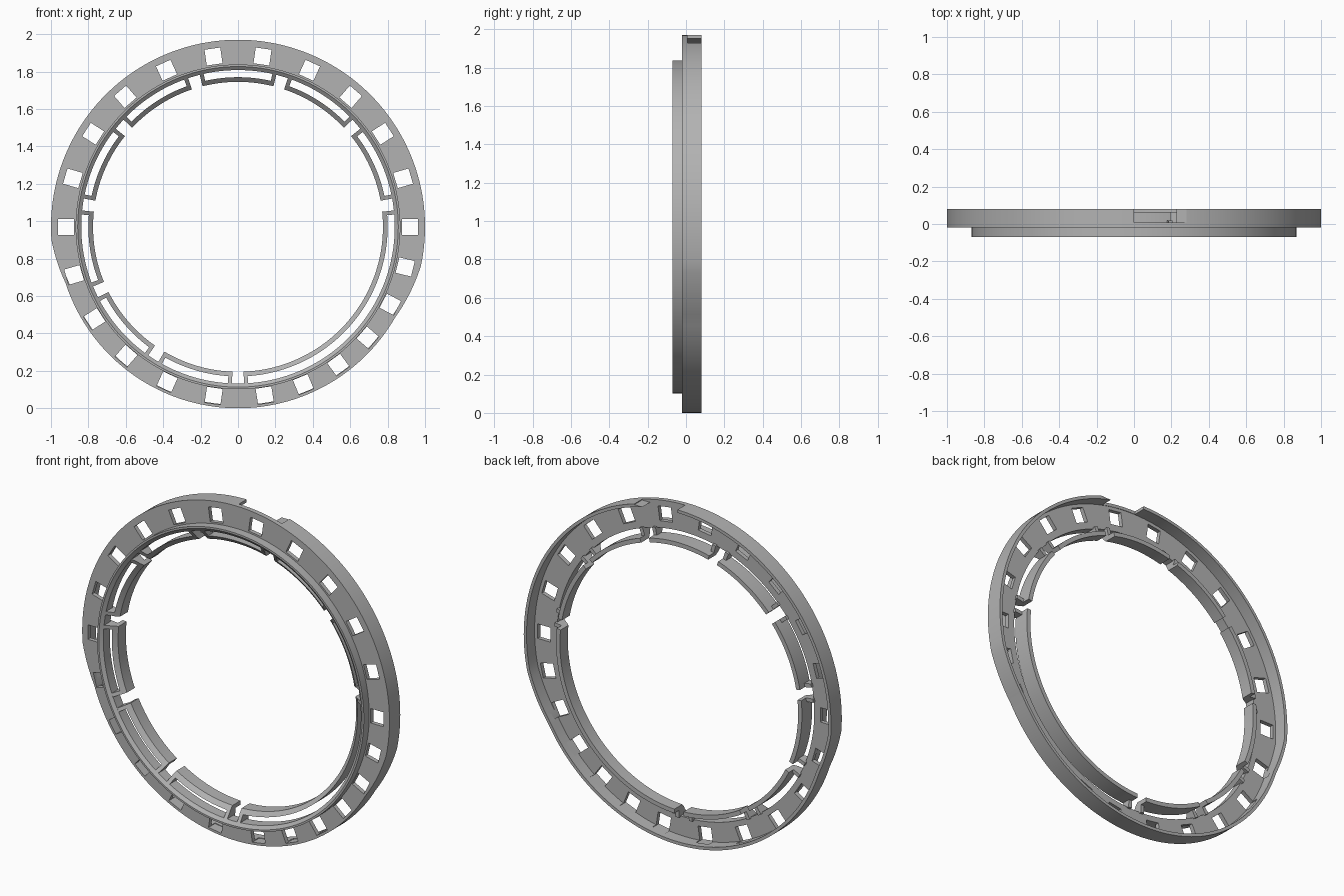
import bpy, bmesh
from math import radians, cos, sin, pi
from mathutils import Matrix, Vector

if "Cube" in bpy.data.objects:
    bpy.data.objects.remove(bpy.data.objects["Cube"], do_unlink=True)

CENTRE_Z = 0.97
PITCH = 360 / 22

grey = bpy.data.materials.new("mid_grey")
grey.use_nodes = True
grey.diffuse_color = (0.45, 0.45, 0.45, 1)
grey.node_tree.nodes["Principled BSDF"].inputs["Base Color"].default_value = (0.45, 0.45, 0.45, 1)


def rim_drop(deg):
    """Outer rim is slightly smaller along the lower part."""
    a = deg % 360
    if a <= 184 or a >= 348:
        return 0.0
    return 0.03 * min(1, (a - 184) / 14, (348 - a) / 18)


def make_object(name, bm):
    bmesh.ops.recalc_face_normals(bm, faces=bm.faces)
    mesh = bpy.data.meshes.new(name)
    bm.to_mesh(mesh)
    bm.free()
    mesh.materials.append(grey)
    obj = bpy.data.objects.new(name, mesh)
    bpy.context.collection.objects.link(obj)
    return obj


def sweep(bm, profile, start=0, end=360, step=2.0, rim=None):
    """Turn a closed (radius, y) profile about the ring axis."""
    full = end - start >= 360
    n = max(1, round((end - start) / step))
    rings = []
    for i in range(n if full else n + 1):
        deg = start + (end - start) * i / n
        a = radians(deg)
        ring = []
        for r, y in profile:
            if rim and r > rim:
                r -= rim_drop(deg)
            ring.append(bm.verts.new((r * cos(a), y, CENTRE_Z + r * sin(a))))
        rings.append(ring)
    k = len(profile)
    for i in range(n):
        p, q = rings[i], rings[(i + 1) % len(rings)]
        for j in range(k):
            bm.faces.new((p[j], p[(j + 1) % k], q[(j + 1) % k], q[j]))
    if not full:
        bm.faces.new(rings[0])
        bm.faces.new(rings[-1])


def box(bm, size, matrix):
    bmesh.ops.create_cube(bm, size=1, matrix=matrix @ Matrix.Diagonal((*size, 1)))


def smooth(obj):
    bpy.ops.object.select_all(action='DESELECT')
    obj.select_set(True)
    bpy.context.view_layer.objects.active = obj
    bpy.ops.object.shade_smooth_by_angle(angle=radians(25))


# Flange: front plate with an outer wall, open at the back
bm = bmesh.new()
sweep(bm, [(0.85, -0.02), (1, -0.02), (1, 0.08), (0.982, 0.08),
           (0.982, 0.005), (0.85, 0.005)], rim=0.9)
flange = make_object("flange", bm)

# Square windows, closer together on the lower left side, and a wall opening on top
bm = bmesh.new()
window_angles = [PITCH * i for i in range(17)]
window_angles += [-13.5 * i for i in range(1, 7)]
for deg in window_angles:
    a = radians(deg)
    r = 0.92 - 0.25 * rim_drop(deg)
    at = Matrix.Translation((r * cos(a), 0, CENTRE_Z + r * sin(a)))
    box(bm, (0.085, 0.08, 0.085), at @ Matrix.Rotation(-a, 4, 'Y'))
box(bm, (0.28, 0.1, 0.2), Matrix.Translation((0.14, 0.058, 2.025)))
cutter = make_object("window_cutter", bm)
cutter.hide_render = True

cut = flange.modifiers.new("windows", 'BOOLEAN')
cut.operation = 'DIFFERENCE'
cut.solver = 'EXACT'
cut.object = cutter
bpy.context.view_layer.objects.active = flange
flange.select_set(True)
bpy.ops.object.modifier_apply(modifier=cut.name)
bpy.data.objects.remove(cutter, do_unlink=True)
smooth(flange)

# Front collar with a bevelled inner edge
bm = bmesh.new()
sweep(bm, [(0.868, -0.07), (0.857, -0.07), (0.838, -0.055),
           (0.838, 0.005), (0.868, 0.005)])
smooth(make_object("collar", bm))

# Spring clips: curved strips held to the collar by a tab at each end
STRIP = [(0.80, -0.03), (0.775, -0.008), (0.775, 0.065), (0.80, 0.065)]
TAB = [(0.845, -0.06), (0.775, -0.008), (0.775, 0.02), (0.845, 0.02)]
GAP, TAB_ARC = 2.2, 1.5
gaps = [PITCH / 2 + 2 * PITCH * i for i in range(9)]
gaps.append(gaps[0] + 360)
for i, (a, b) in enumerate(zip(gaps, gaps[1:])):
    start, end = a + GAP, b - GAP
    bm = bmesh.new()
    sweep(bm, STRIP, start, end)
    sweep(bm, TAB, start, start + TAB_ARC)
    sweep(bm, TAB, end - TAB_ARC, end)
    smooth(make_object(f"clip_{i + 1}", bm))
